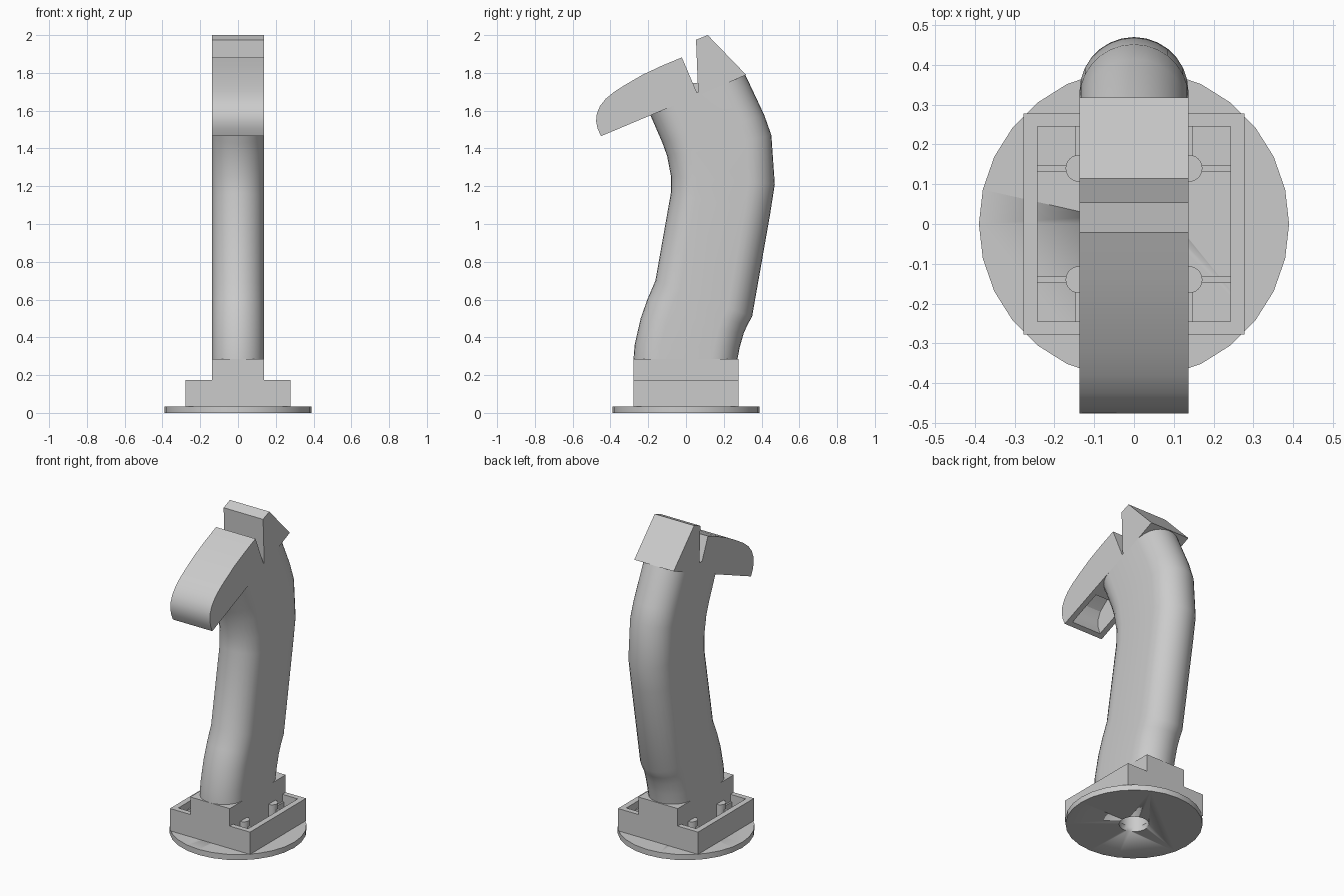
import bpy, bmesh
from math import pi, sin, cos

if "Cube" in bpy.data.objects:
    bpy.data.objects.remove(bpy.data.objects["Cube"])

HW = 0.137  # half width of handle and head


def finish(name, bm, smooth=False):
    bmesh.ops.recalc_face_normals(bm, faces=bm.faces)
    me = bpy.data.meshes.new(name)
    bm.to_mesh(me)
    bm.free()
    ob = bpy.data.objects.new(name, me)
    bpy.context.collection.objects.link(ob)
    if smooth:
        bpy.ops.object.select_all(action='DESELECT')
        ob.select_set(True)
        bpy.context.view_layer.objects.active = ob
        bpy.ops.object.shade_smooth_by_angle(angle=pi / 6)
    return ob


def box(name, x0, x1, y0, y1, z0, z1):
    bm = bmesh.new()
    bmesh.ops.create_cube(bm, size=1)
    for v in bm.verts:
        v.co = ((x0 + x1) / 2 + v.co.x * (x1 - x0),
                (y0 + y1) / 2 + v.co.y * (y1 - y0),
                (z0 + z1) / 2 + v.co.z * (z1 - z0))
    return finish(name, bm)


def cylinder(name, x, y, r, z0, z1, n):
    bm = bmesh.new()
    bmesh.ops.create_cone(bm, cap_ends=True, segments=n, radius1=r, radius2=r, depth=z1 - z0)
    bmesh.ops.translate(bm, verts=bm.verts, vec=(x, y, (z0 + z1) / 2))
    return finish(name, bm, True)


def prism(name, pts, hw, smooth=False):
    bm = bmesh.new()
    a = [bm.verts.new((-hw, y, z)) for y, z in pts]
    b = [bm.verts.new((hw, y, z)) for y, z in pts]
    bm.faces.new(a)
    bm.faces.new(b[::-1])
    for i in range(len(pts)):
        j = (i + 1) % len(pts)
        bm.faces.new((a[i], b[i], b[j], a[j]))
    return finish(name, bm, smooth)


def cut(ob, cutter):
    cutter.hide_render = True
    m = ob.modifiers.new("cut", 'BOOLEAN')
    m.operation = 'DIFFERENCE'
    m.solver = 'EXACT'
    m.object = cutter
    bpy.context.view_layer.objects.active = ob
    bpy.ops.object.modifier_apply(modifier=m.name)


# round foot and central block with a cable hole from below
foot = cylinder("foot_disc", 0, 0, 0.39, 0, 0.035, 28)
block = box("center_block", -HW, HW, -0.278, 0.278, 0.035, 0.285)
hole = cylinder("hole_cutter", 0, 0, 0.085, -0.05, 0.25, 28)
cut(foot, hole)
cut(block, hole)
bpy.data.objects.remove(hole)

# open trays on both sides of the block, with screw posts and ribs
for s, side in ((-1, "left"), (1, "right")):
    def sbox(name, xa, xb, y0, y1, z1):
        box(f"{side}_{name}", min(s * xa, s * xb), max(s * xa, s * xb), y0, y1, 0.035, z1)
    sbox("tray_side_wall", 0.243, 0.278, -0.278, 0.278, 0.175)
    for t, end in ((-1, "front"), (1, "back")):
        ya, yb = sorted((t * 0.245, t * 0.278))
        sbox(f"tray_{end}_wall", HW, 0.243, ya, yb, 0.175)
        cylinder(f"{side}_{end}_post", s * 0.138, t * 0.14, 0.034, 0.035, 0.165, 24)
        sbox(f"{end}_cross_rib", 0.138, 0.243, t * 0.14 - 0.008, t * 0.14 + 0.008, 0.13)
        ya, yb = sorted((t * 0.14, t * 0.245))
        sbox(f"{end}_long_rib", 0.13, 0.147, ya, yb, 0.13)

# curved handle: stadium sections given by front and rear points (y, z)
sections = [
    (-0.278, 0.284, 0.272, 0.284), (-0.272, 0.36, 0.285, 0.35),
    (-0.240, 0.50, 0.305, 0.42), (-0.205, 0.60, 0.325, 0.465),
    (-0.162, 0.70, 0.350, 0.51), (-0.080, 1.165, 0.445, 1.05),
    (-0.080, 1.255, 0.470, 1.21), (-0.100, 1.36, 0.452, 1.47),
    (-0.125, 1.43, 0.415, 1.575), (-0.188, 1.575, 0.315, 1.788)]
N = 14
bm = bmesh.new()
rings = []
for yf, zf, yr, zr in sections:
    L = ((yr - yf) ** 2 + (zr - zf) ** 2) ** 0.5
    ring = []
    for base, off in ((L - HW, 0), (HW, pi)):
        for i in range(N + 1):
            a = off - pi / 2 + pi * i / N
            t = (base + HW * cos(a)) / L
            ring.append(bm.verts.new((HW * sin(a), yf + (yr - yf) * t, zf + (zr - zf) * t)))
    rings.append(ring)
for a, b in zip(rings, rings[1:]):
    for i in range(len(a)):
        j = (i + 1) % len(a)
        bm.faces.new((a[i], a[j], b[j], b[i]))
bm.faces.new(rings[0])
bm.faces.new(rings[-1])
finish("handle", bm, True)

# head with a V notch and a hollow, rounded visor
head = prism("head", [
    (-0.45, 1.465), (-0.468, 1.505), (-0.476, 1.545), (-0.472, 1.585), (-0.455, 1.625),
    (-0.425, 1.663), (-0.38, 1.70), (-0.32, 1.738), (-0.23, 1.79), (-0.13, 1.837),
    (-0.022, 1.882), (0.065, 1.678), (0.053, 1.975), (0.115, 2.0), (0.318, 1.79),
    (0.228, 1.75)], HW)
visor_cut = prism("visor_cutter", [
    (-0.41, 1.44), (-0.44, 1.53), (-0.44, 1.575), (-0.42, 1.62), (-0.36, 1.67),
    (-0.28, 1.715), (-0.205, 1.54)], 0.102)
cut(head, visor_cut)
bpy.data.objects.remove(visor_cut)
bpy.ops.object.select_all(action='DESELECT')
head.select_set(True)
bpy.context.view_layer.objects.active = head
bpy.ops.object.shade_smooth_by_angle(angle=pi / 7)
